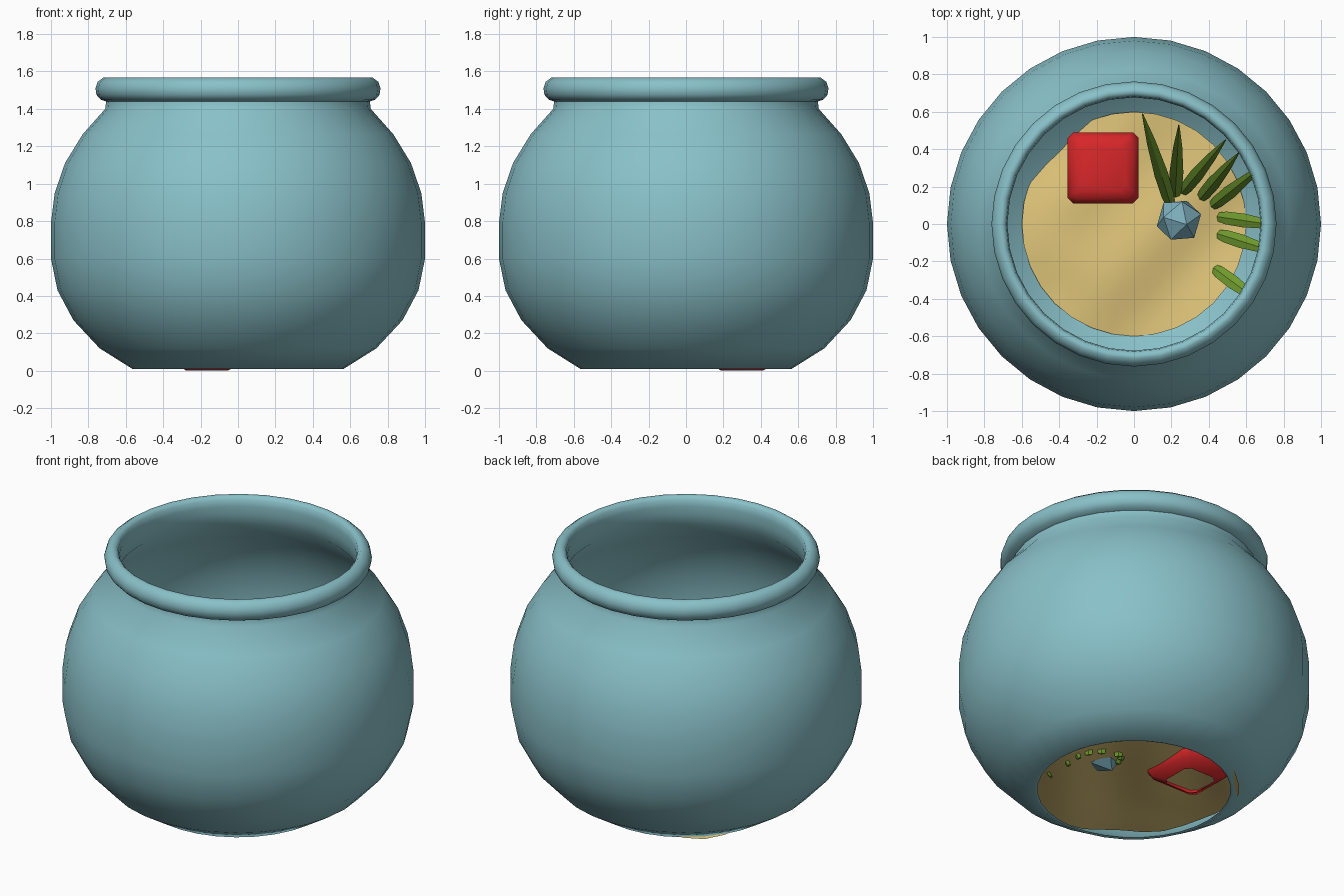
import bpy, bmesh, math
from mathutils import Vector, Euler

if "Cube" in bpy.data.objects:
    bpy.data.objects.remove(bpy.data.objects["Cube"])


def material(name, rgb):
    m = bpy.data.materials.new(name)
    m.diffuse_color = (*rgb, 1)
    m.use_nodes = True
    m.node_tree.nodes["Principled BSDF"].inputs["Base Color"].default_value = m.diffuse_color
    return m


TEAL = material("teal glass", (0.25, 0.53, 0.58))
SAND = material("sand", (0.73, 0.55, 0.19))
RED = material("red", (0.68, 0.02, 0.022))
GREEN = material("leaf green", (0.18, 0.36, 0.03))
STONE = material("blue grey stone", (0.20, 0.42, 0.50))


def finish(bm, name, mat, smooth=None):
    bmesh.ops.recalc_face_normals(bm, faces=bm.faces[:])
    me = bpy.data.meshes.new(name)
    bm.to_mesh(me)
    bm.free()
    me.materials.append(mat)
    ob = bpy.data.objects.new(name, me)
    bpy.context.collection.objects.link(ob)
    if smooth:
        bpy.ops.object.select_all(action='DESELECT')
        ob.select_set(True)
        bpy.context.view_layer.objects.active = ob
        bpy.ops.object.shade_smooth_by_angle(angle=math.radians(smooth))
    return ob


def loft(bm, rings, closed=False):
    rows = [[bm.verts.new(p) for p in r] for r in rings]
    pairs = list(zip(rows, rows[1:])) + ([(rows[-1], rows[0])] if closed else [])
    for a, b in pairs:
        n = len(a)
        for i in range(n):
            bm.faces.new((a[i], a[(i + 1) % n], b[(i + 1) % n], b[i]))
    return rows


def circle(r, z, n=32):
    return [(r * math.cos(2 * math.pi * i / n), r * math.sin(2 * math.pi * i / n), z)
            for i in range(n)]


# Bowl: closed thin wall, open at the top and at the base
outer = [(.565, .01), (.74, .12), (.88, .27), (.965, .43), (1, .6), (1, .79),
         (.98, .95), (.925, 1.11), (.83, 1.265), (.71, 1.40), (.705, 1.44)]
rim = [(.735, 1.45), (.757, 1.475), (.762, 1.51), (.75, 1.545), (.72, 1.567),
       (.70, 1.567), (.683, 1.55), (.677, 1.51), (.68, 1.46)]
inner = [(.69, 1.39), (.81, 1.25), (.905, 1.1), (.96, .94), (.98, .79), (.98, .6),
         (.945, .44), (.86, .28), (.72, .13), (.55, .015)]
bm = bmesh.new()
loft(bm, [circle(r, z) for r, z in outer + rim + inner], closed=True)
finish(bm, "bowl", TEAL, 60)


# Sand: gently rolling disc, low at the back left
def sand_z(x, y):
    return (.075 + .012 * math.sin(6 * x + 2) * math.cos(5 * y)
            + .015 * math.sin(9 * x - 8 * y)
            - .055 * math.exp(-((x + .42) ** 2 + (y - .42) ** 2) / .05)
            + .03 * math.exp(-((x + .38) ** 2 + (y + .2) ** 2) / .03))


bm = bmesh.new()
rows = loft(bm, [[(x, y, sand_z(x, y)) for x, y, _ in circle(.6 * k / 12, 0)]
                 for k in range(1, 13)])
bm.faces.new(rows[0])
finish(bm, "sand_bed", SAND, 60)


# Red block: rounded box with an open base
def square(h, z, cx=-.165, cy=.30):
    c = .03
    pts = [(h, -h + c), (h, h - c), (h - c, h), (-h + c, h),
           (-h, h - c), (-h, -h + c), (-h + c, -h), (h - c, -h)]
    return [(cx + x, cy + y, z) for x, y in pts]


bm = bmesh.new()
rows = loft(bm, [square(.11, 0), square(.165, .03), square(.19, .08), square(.19, .33),
                 square(.165, .38), square(.12, .40)])
bm.faces.new(rows[-1])
finish(bm, "red_block", RED, 80)

# Stone
bm = bmesh.new()
bmesh.ops.create_icosphere(bm, subdivisions=1, radius=.125)
bmesh.ops.rotate(bm, verts=bm.verts[:], matrix=Euler((.3, .25, .4)).to_matrix())
bmesh.ops.translate(bm, verts=bm.verts[:], vec=(.24, .02, .16))
finish(bm, "stone", STONE)


# Leaves: folded blades leaning outwards around the stone
def leaf(name, base, tip, height):
    b = Vector((*base, sand_z(*base) - .02))
    t = Vector((*tip, height))
    out = Vector((t.x - b.x, t.y - b.y, 0)).normalized()
    side = Vector((-out.y, out.x, 0))
    bm = bmesh.new()
    rings = []
    for f, w in ((0, .02), (.12, .034), (.35, .037), (.7, .024), (1, .003)):
        p = b.lerp(t, f)
        rings.append([p + side * w, p - out * w * .4, p - side * w, p + out * w * .4])
    rows = loft(bm, rings)
    bm.faces.new(rows[0])
    bm.faces.new(rows[-1])
    finish(bm, name, GREEN)


leaves = [((.20, .09), (.045, .59), .75), ((.22, .14), (.24, .53), .70),
          ((.25, .16), (.49, .45), .65), ((.35, .13), (.56, .38), .60),
          ((.41, .09), (.70, .32), .65), ((.44, .04), (.85, -.02), .70),
          ((.44, -.05), (.82, -.17), .65), ((.42, -.23), (.73, -.46), .60)]
for i, (b, t, h) in enumerate(leaves):
    leaf(f"leaf_{i + 1}", b, t, h)
